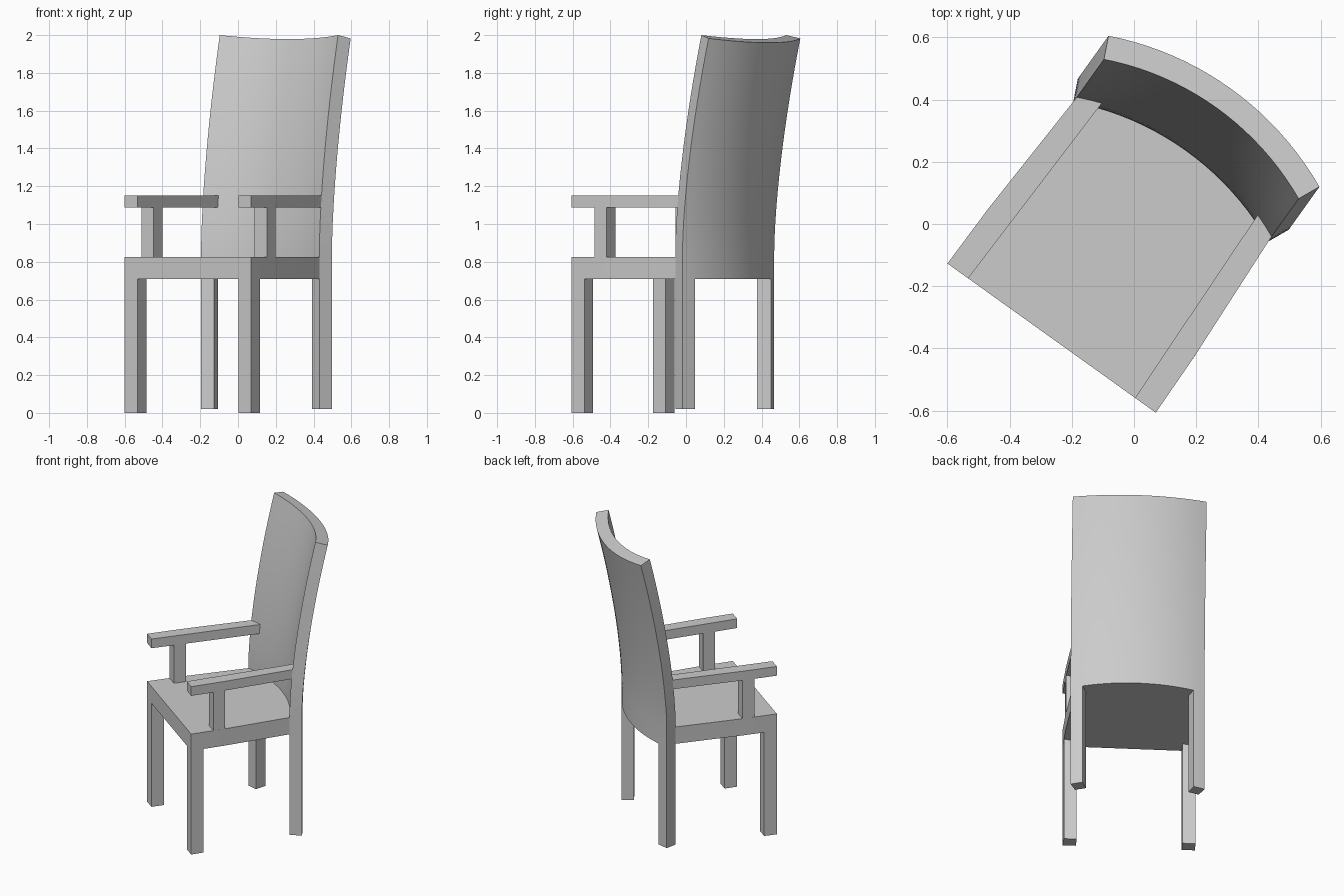
import bpy, bmesh
from math import sin, cos, radians
from mathutils import Matrix

if "Cube" in bpy.data.objects:
    bpy.data.objects.remove(bpy.data.objects["Cube"])

# Chair is modelled with x across and y from front edge to back, then turned into place
PLACE = Matrix.Translation((-0.265, -0.367, 0)) @ Matrix.Rotation(radians(-35.6), 4, 'Z')
R_IN, R_OUT, CY, HALF = 0.925, 1.002, -0.184, radians(24.6)


def finish(name, bm, smooth=False):
    bmesh.ops.recalc_face_normals(bm, faces=bm.faces)
    bm.transform(PLACE)
    me = bpy.data.meshes.new(name)
    bm.to_mesh(me)
    bm.free()
    ob = bpy.data.objects.new(name, me)
    bpy.context.collection.objects.link(ob)
    if smooth:
        bpy.ops.object.select_all(action='DESELECT')
        bpy.context.view_layer.objects.active = ob
        ob.select_set(True)
        bpy.ops.object.shade_smooth_by_angle(angle=radians(30))
    return ob


def prism(name, outline, z0, z1, smooth=False):
    bm = bmesh.new()
    face = bm.faces.new([bm.verts.new((x, y, z0)) for x, y in outline])
    top = bmesh.ops.extrude_face_region(bm, geom=[face])['geom']
    verts = [g for g in top if isinstance(g, bmesh.types.BMVert)]
    bmesh.ops.translate(bm, verts=verts, vec=(0, 0, z1 - z0))
    return finish(name, bm, smooth)


def arc_point(r, a):
    return r * sin(a), CY + r * cos(a)


def curved_slab(name, a0, a1, heights, n):
    """Arc-shaped section swept upward, leaning back above the seat."""
    angles = [a0 + (a1 - a0) * i / n for i in range(n + 1)]
    section = ([arc_point(R_IN, a) for a in angles]
               + [arc_point(R_OUT, a) for a in reversed(angles)])
    bm = bmesh.new()
    rings = []
    for z in heights:
        t = max(0, (z - 0.85) / 1.15)
        rings.append([bm.verts.new((x, y + 0.17 * t ** 1.6, z - 0.25 * t * (y - 0.657)))
                      for x, y in section])
    m = len(section)
    for lo, hi in zip(rings, rings[1:]):
        for i in range(m):
            j = (i + 1) % m
            bm.faces.new((lo[i], lo[j], hi[j], hi[i]))
    for ring in (rings[0], rings[-1]):
        for i in range(n):
            bm.faces.new((ring[i], ring[i + 1], ring[m - 2 - i], ring[m - 1 - i]))
    return finish(name, bm, True)


# Backrest
curved_slab("backrest", -HALF, HALF, [0.71, 0.85] + [0.85 + 1.15 * i / 14 for i in range(1, 15)], 20)

# Seat with an arced rear edge meeting the backrest
rear = [arc_point(R_IN, HALF * (1 - i / 10)) for i in range(21)]
prism("seat", [(-0.408, 0.218), (-0.412, 0), (0.412, 0), (0.408, 0.218)] + rear, 0.71, 0.825, True)

# Legs, arm posts and armrests on both sides
for s, side in ((-1, "left"), (1, "right")):
    def part(name, pts, z0, z1):
        prism(f"{side}_{name}", [(s * x, y) for x, y in pts], z0, z1)

    part("front_leg", [(0.33, 0), (0.412, 0), (0.410, 0.083), (0.33, 0.083)], 0, 0.71)
    part("arm_post", [(0.328, 0.147), (0.409, 0.147), (0.408, 0.225), (0.326, 0.225)], 0.825, 1.087)
    part("armrest", [(0.33, 0), (0.412, 0), (0.408, 0.218), (0.385, 0.68), (0.308, 0.72)], 1.087, 1.15)
    a0, a1 = sorted((s * radians(20.2), s * HALF))
    curved_slab(f"{side}_rear_leg", a0, a1, [0.02, 0.71], 2)
